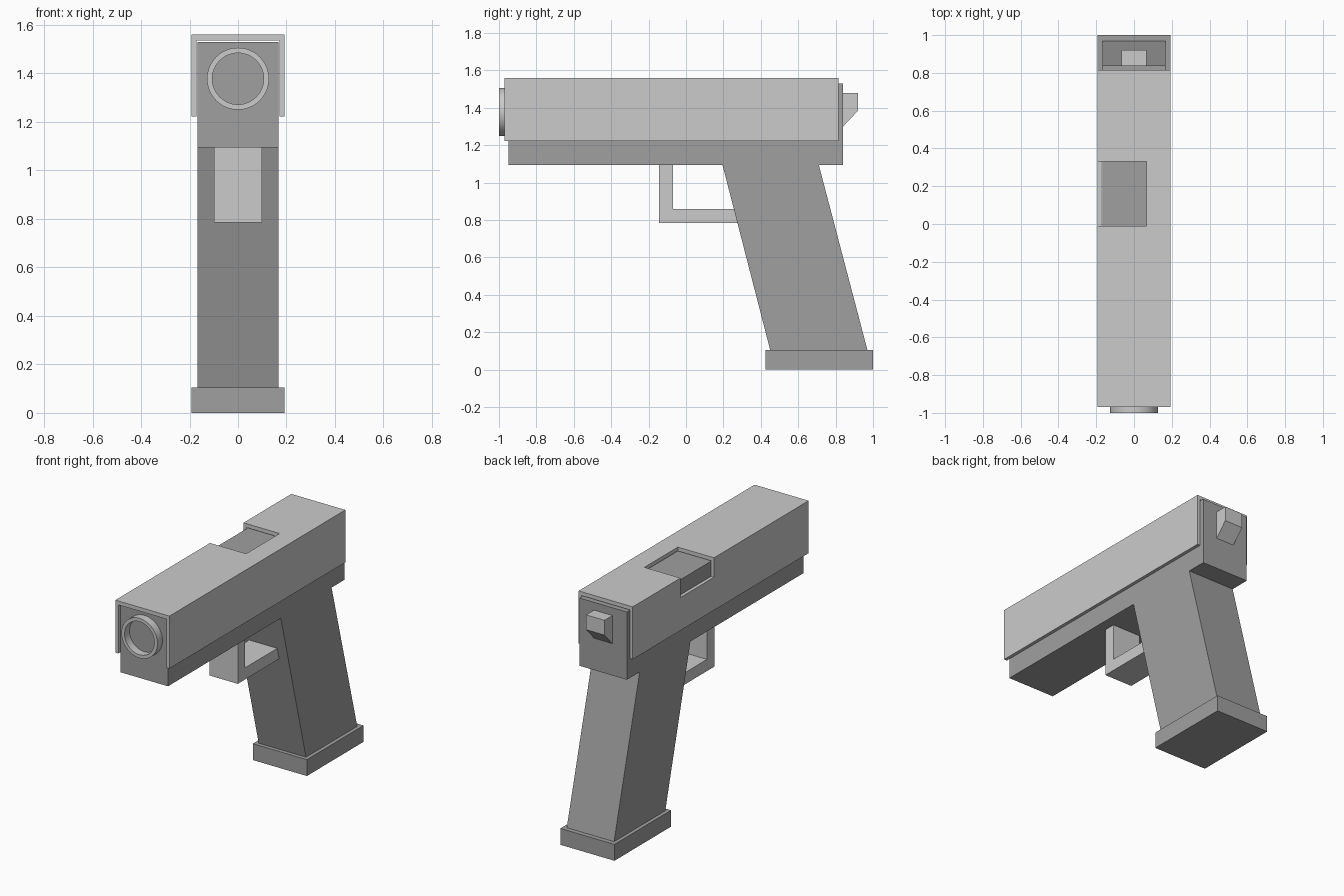
import bpy
import bmesh
import math

if "Cube" in bpy.data.objects:
    bpy.data.objects.remove(bpy.data.objects["Cube"])


def material(name, value):
    m = bpy.data.materials.new(name)
    m.diffuse_color = (value, value, value, 1)
    m.use_nodes = True
    m.node_tree.nodes["Principled BSDF"].inputs["Base Color"].default_value = m.diffuse_color
    return m


LIGHT = material("light grey", 0.60)
DARK = material("mid grey", 0.35)


def prism(name, points, vec, mat):
    """Extrude a planar outline along a vector into a closed solid."""
    bm = bmesh.new()
    face = bm.faces.new([bm.verts.new(p) for p in points])
    ext = bmesh.ops.extrude_face_region(bm, geom=[face])
    verts = [g for g in ext["geom"] if isinstance(g, bmesh.types.BMVert)]
    bmesh.ops.translate(bm, verts=verts, vec=vec)
    bmesh.ops.recalc_face_normals(bm, faces=bm.faces)
    mesh = bpy.data.meshes.new(name)
    bm.to_mesh(mesh)
    bm.free()
    mesh.materials.append(mat)
    obj = bpy.data.objects.new(name, mesh)
    bpy.context.collection.objects.link(obj)
    return obj


def side_profile(name, yz, half_width, mat):
    """Side outline in (y, z), centred across x."""
    return prism(name, [(-half_width, y, z) for y, z in yz],
                 (2 * half_width, 0, 0), mat)


def rect(y0, y1, z0, z1):
    return [(y0, z0), (y1, z0), (y1, z1), (y0, z1)]


# Frame with slanted grip in one outline
side_profile("frame_and_grip",
             [(-0.95, 1.53), (-0.95, 1.095), (0.195, 1.095), (0.45, 0.105),
              (0.97, 0.105), (0.71, 1.095), (0.84, 1.095), (0.84, 1.53)],
             0.168, DARK)

# Base plate under the grip
side_profile("grip_base", rect(0.425, 1.0, 0.0, 0.105), 0.192, DARK)

# L-shaped guard running from the frame back into the grip
side_profile("trigger_guard",
             [(-0.145, 1.095), (-0.145, 0.785), (0.30, 0.785), (0.30, 0.86),
              (-0.07, 0.86), (-0.07, 1.095)], 0.10, LIGHT)

# Hammer with a sloped underside
side_profile("hammer",
             [(0.84, 1.48), (0.84, 1.30), (0.92, 1.385), (0.92, 1.48)],
             0.065, LIGHT)

# Slide: thin inverted channel over the frame
outer, inner = 0.192, 0.171
channel = [(-outer, 1.223), (-outer, 1.56), (outer, 1.56), (outer, 1.223),
           (inner, 1.223), (inner, 1.535), (-inner, 1.535), (-inner, 1.223)]
slide = prism("slide", [(x, -0.97, z) for x, z in channel],
              (0, 1.785, 0), LIGHT)

# Ejection port through the top and left wall
cutter = prism("port_cutter",
               [(-0.3, y, z) for y, z in rect(-0.01, 0.33, 1.435, 1.7)],
               (0.365, 0, 0), LIGHT)
cutter.hide_render = True
cutter.hide_viewport = True
cut = slide.modifiers.new("ejection_port", "BOOLEAN")
cut.operation = "DIFFERENCE"
cut.solver = "EXACT"
cut.object = cutter

# Muzzle ring: tube from the frame face to the front
N = 48
rings = [(0.128, -0.95), (0.128, -1.0), (0.106, -1.0), (0.106, -0.95)]
bm = bmesh.new()
loops = [[bm.verts.new((r * math.cos(2 * math.pi * i / N), y,
                        1.378 + r * math.sin(2 * math.pi * i / N)))
          for i in range(N)] for r, y in rings]
for k in range(4):
    a, b = loops[k], loops[(k + 1) % 4]
    for i in range(N):
        j = (i + 1) % N
        bm.faces.new((a[i], a[j], b[j], b[i]))
bmesh.ops.recalc_face_normals(bm, faces=bm.faces)
mesh = bpy.data.meshes.new("muzzle_ring")
bm.to_mesh(mesh)
bm.free()
mesh.materials.append(LIGHT)
muzzle = bpy.data.objects.new("muzzle_ring", mesh)
bpy.context.collection.objects.link(muzzle)
bpy.context.view_layer.objects.active = muzzle
muzzle.select_set(True)
bpy.ops.object.shade_smooth_by_angle(angle=math.radians(35))
